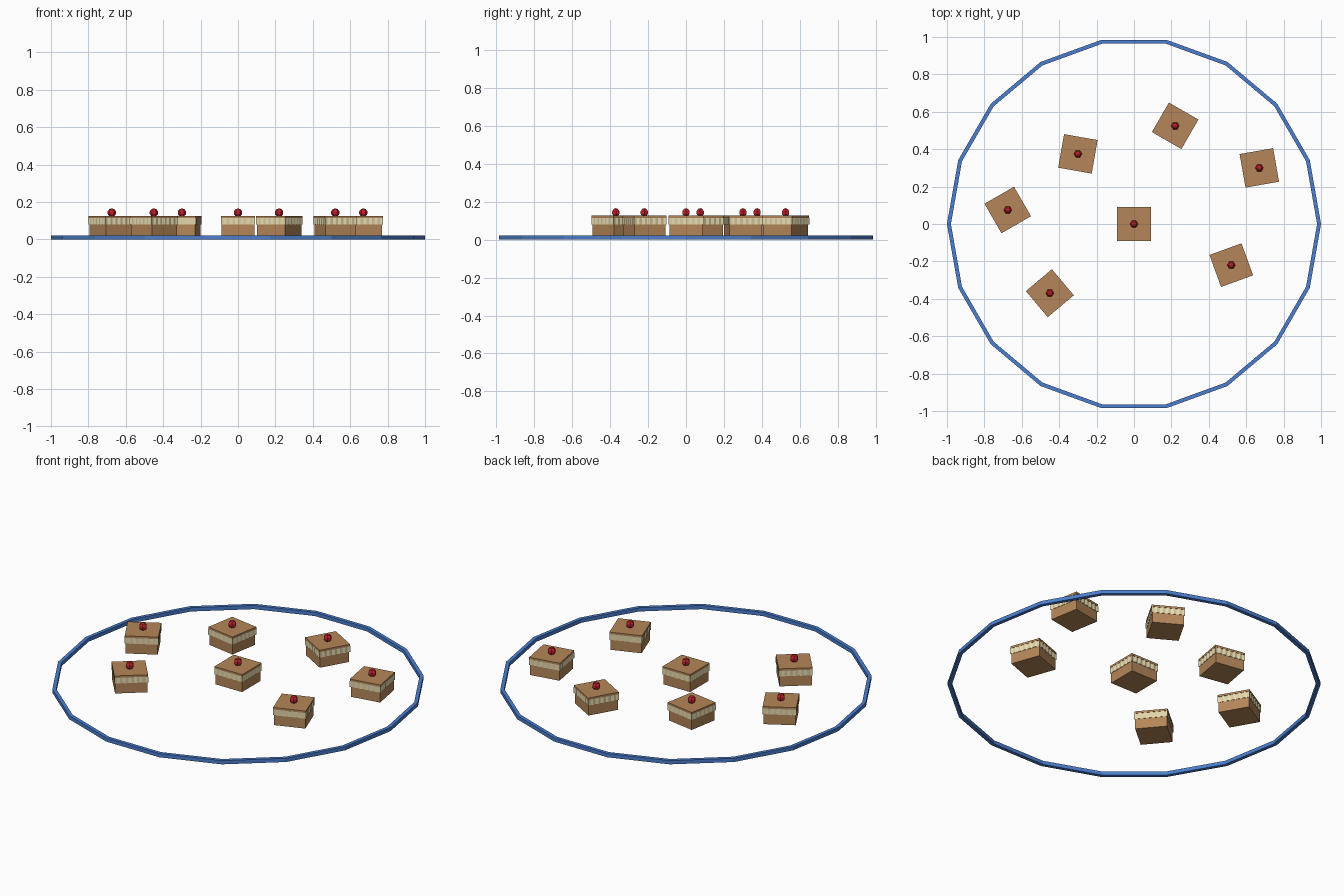
import bpy, bmesh, math
from mathutils import Matrix

if "Cube" in bpy.data.objects:
    bpy.data.objects.remove(bpy.data.objects["Cube"])


def material(name, rgb):
    m = bpy.data.materials.new(name)
    m.diffuse_color = (*rgb, 1)
    m.use_nodes = True
    m.node_tree.nodes["Principled BSDF"].inputs["Base Color"].default_value = m.diffuse_color
    return m


BLUE = material("blue rim", (0.07, 0.21, 0.62))
SPONGE = material("brown sponge", (0.46, 0.24, 0.10))
CREAM = material("pale cream", (0.82, 0.71, 0.43))
RED = material("cherry red", (0.52, 0.015, 0.025))


def finish(bm, name, mat, matrix=Matrix()):
    bmesh.ops.recalc_face_normals(bm, faces=bm.faces)
    me = bpy.data.meshes.new(name)
    bm.to_mesh(me)
    bm.free()
    me.materials.append(mat)
    ob = bpy.data.objects.new(name, me)
    ob.matrix_world = matrix
    bpy.context.collection.objects.link(ob)


def prism(name, outline, z0, z1, mat, matrix):
    bm = bmesh.new()
    low = [bm.verts.new((x, y, z0)) for x, y in outline]
    high = [bm.verts.new((x, y, z1)) for x, y in outline]
    n = len(outline)
    bm.faces.new(low)
    bm.faces.new(high)
    for i in range(n):
        j = (i + 1) % n
        bm.faces.new((low[i], low[j], high[j], high[i]))
    finish(bm, name, mat, matrix)


def square(h):
    return [(-h, -h), (h, -h), (h, h), (-h, h)]


def wavy_square(peak, valley, steps):
    # square whose sides ripple in and out
    pts = []
    for side in range(4):
        c, s = round(math.cos(side * math.pi / 2)), round(math.sin(side * math.pi / 2))
        for i in range(steps):
            x = -peak + 2 * peak * i / steps
            y = -(valley if i % 2 else peak)
            pts.append((x * c - y * s, x * s + y * c))
    return pts


# hollow 18-sided plate rim with a rectangular section
bm = bmesh.new()
section = [(0.979, 0), (1.0, 0), (1.0, 0.022), (0.979, 0.022)]
rings = []
for k in range(18):
    a = math.tau * k / 18
    rings.append([bm.verts.new((r * math.cos(a), r * math.sin(a), z)) for r, z in section])
for k in range(18):
    p, q = rings[k], rings[(k + 1) % 18]
    for i in range(4):
        j = (i + 1) % 4
        bm.faces.new((p[i], q[i], q[j], p[j]))
finish(bm, "plate_rim", BLUE)

# small cakes: x, y, turn in degrees
cakes = [(0, 0, 0), (0.22, 0.525, -30), (-0.30, 0.375, -10), (0.67, 0.30, 10),
         (-0.675, 0.075, 30), (0.52, -0.22, 20), (-0.45, -0.37, 40)]
for n, (x, y, turn) in enumerate(cakes, 1):
    place = Matrix.Translation((x, y, 0)) @ Matrix.Rotation(math.radians(turn), 4, 'Z')
    prism(f"sponge_base_{n}", square(0.087), 0.02, 0.08, SPONGE, place)
    prism(f"cream_layer_{n}", wavy_square(0.0915, 0.0875, 12), 0.08, 0.114, CREAM, place)
    prism(f"sponge_top_{n}", square(0.091), 0.114, 0.126, SPONGE, place)
    # cherry
    bm = bmesh.new()
    bmesh.ops.create_uvsphere(bm, u_segments=6, v_segments=5, radius=0.023)
    finish(bm, f"cherry_{n}", RED,
           Matrix.Translation((x, y, 0.143)) @ Matrix.Rotation(math.pi / 6, 4, 'Z'))
